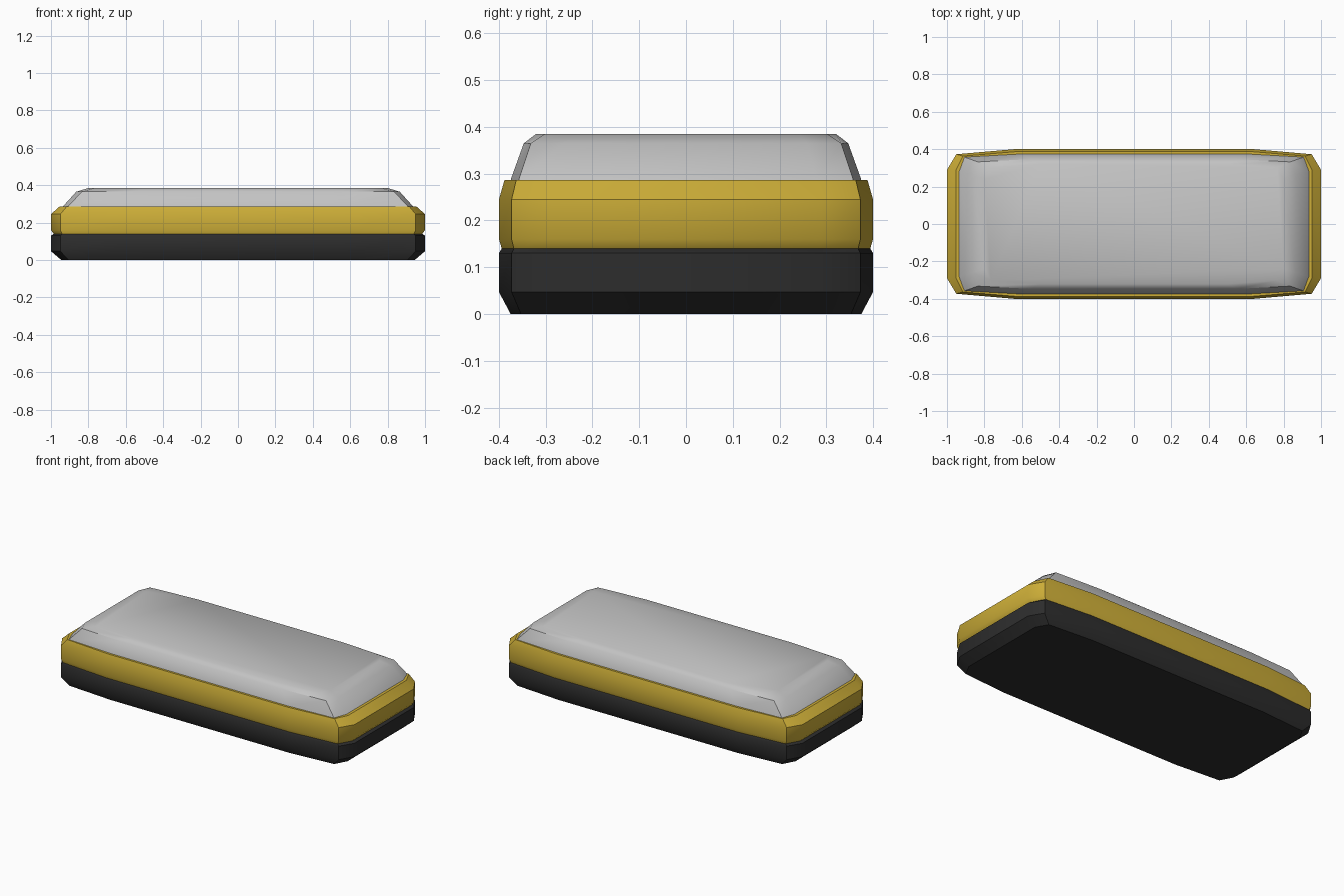
import bpy, bmesh, math

cube = bpy.data.objects.get("Cube")
if cube:
    bpy.data.objects.remove(cube, do_unlink=True)


def material(name, rgb):
    m = bpy.data.materials.new(name)
    m.use_nodes = True
    col = (*rgb, 1.0)
    m.diffuse_color = col
    m.node_tree.nodes["Principled BSDF"].inputs["Base Color"].default_value = col
    return m


def outline(side, corner, end):
    """Mirror three quarter points into a full twelve-sided outline."""
    q = [end, corner, side]
    half = q + [(-x, y) for x, y in reversed(q)]
    return half + [(-x, -y) for x, y in half]


def loft(name, mat, levels):
    """Stack outlines into a closed body; each level is (z, side, corner, end)."""
    bm = bmesh.new()
    rings = [[bm.verts.new((x, y, z)) for x, y in outline(*pts)]
             for z, *pts in levels]
    for low, high in zip(rings, rings[1:]):
        for i in range(len(low)):
            j = (i + 1) % len(low)
            bm.faces.new((low[i], low[j], high[j], high[i]))
    bm.faces.new(list(reversed(rings[0])))
    bm.faces.new(rings[-1])
    bmesh.ops.recalc_face_normals(bm, faces=bm.faces)
    mesh = bpy.data.meshes.new(name)
    bm.to_mesh(mesh)
    bm.free()
    obj = bpy.data.objects.new(name, mesh)
    bpy.context.collection.objects.link(obj)
    mesh.materials.append(mat)
    bpy.ops.object.select_all(action='DESELECT')
    obj.select_set(True)
    bpy.context.view_layer.objects.active = obj
    bpy.ops.object.shade_smooth_by_angle(angle=math.radians(35))
    return obj


black = material("dark_plastic", (0.026, 0.026, 0.026))
yellow = material("mustard_yellow", (0.62, 0.43, 0.04))
grey = material("light_grey", (0.55, 0.55, 0.55))

# widest and slightly pinched outlines shared by base and band
wide = ((0.64, 0.40), (0.95, 0.373), (1.0, 0.29))
pinch = ((0.63, 0.394), (0.94, 0.368), (0.985, 0.287))

# dark lower tray with chamfered bottom
loft("base_tray", black, [
    (0.0, (0.61, 0.375), (0.905, 0.353), (0.945, 0.28)),
    (0.047, *wide),
    (0.13, *wide),
    (0.14, *pinch),
])

# coloured middle band
loft("middle_band", yellow, [
    (0.14, *pinch),
    (0.16, *wide),
    (0.245, *wide),
    (0.287, (0.62, 0.388), (0.915, 0.363), (0.953, 0.285)),
])

# domed lid with flat top
loft("top_lid", grey, [
    (0.28, (0.60, 0.376), (0.91, 0.359), (0.942, 0.28)),
    (0.29, (0.60, 0.374), (0.905, 0.357), (0.933, 0.28)),
    (0.365, (0.55, 0.347), (0.835, 0.332), (0.865, 0.26)),
    (0.385, (0.50, 0.321), (0.765, 0.302), (0.80, 0.24)),
])
